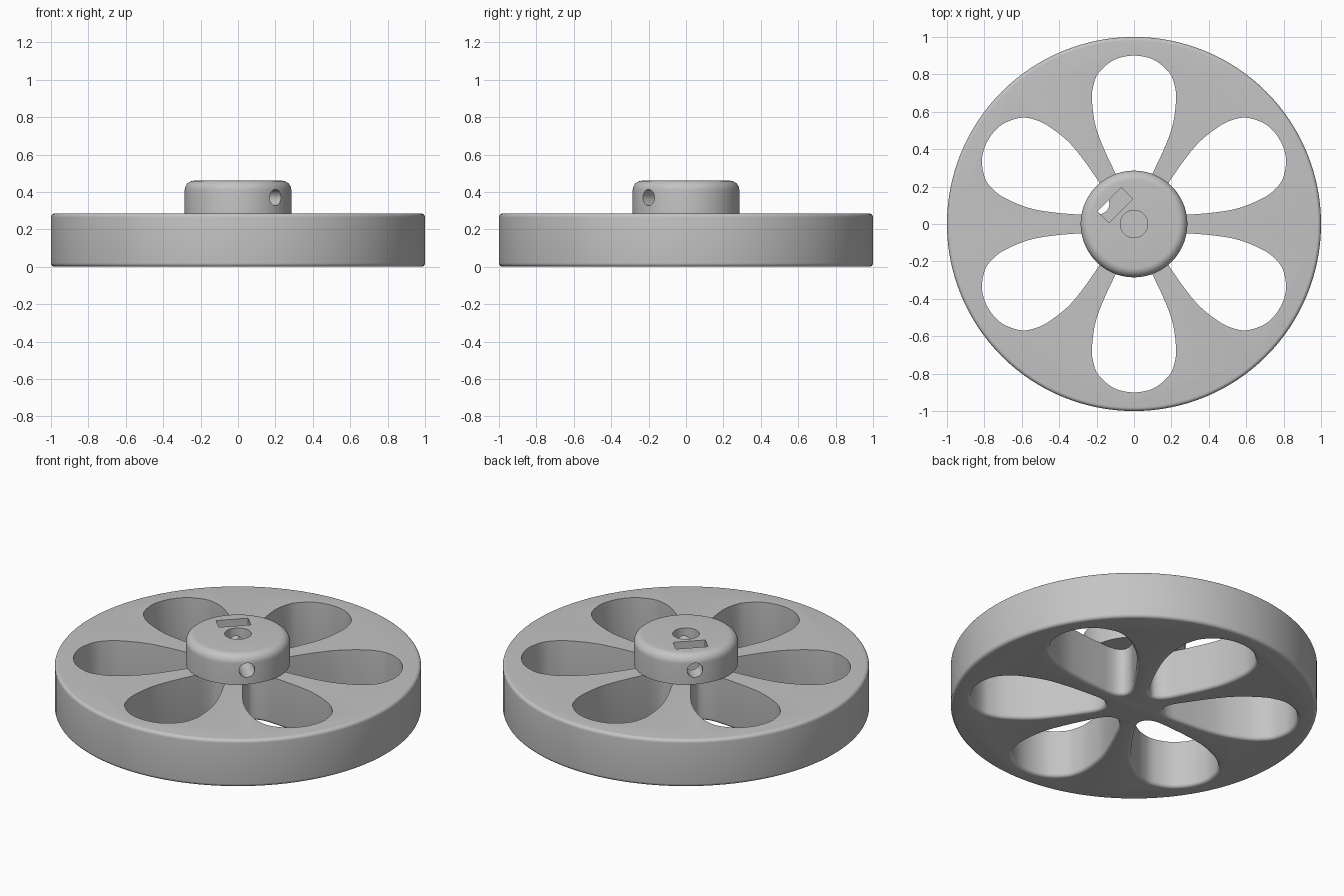
import bpy, bmesh, math
from mathutils import Vector, Matrix

if "Cube" in bpy.data.objects:
    bpy.data.objects.remove(bpy.data.objects["Cube"], do_unlink=True)

grey = bpy.data.materials.new("plain grey")
grey.use_nodes = True
colour = (0.55, 0.55, 0.55, 1)
grey.diffuse_color = colour
grey.node_tree.nodes["Principled BSDF"].inputs["Base Color"].default_value = colour


def finish(name, bm):
    """Turn a bmesh into a linked object."""
    bmesh.ops.recalc_face_normals(bm, faces=bm.faces[:])
    mesh = bpy.data.meshes.new(name)
    bm.to_mesh(mesh)
    bm.free()
    mesh.materials.append(grey)
    obj = bpy.data.objects.new(name, mesh)
    bpy.context.collection.objects.link(obj)
    return obj


def stack(bm, rings):
    """Skin a stack of matching closed rings and cap both ends."""
    rows = [[bm.verts.new(p) for p in ring] for ring in rings]
    n = len(rows[0])
    for a, b in zip(rows, rows[1:]):
        for i in range(n):
            bm.faces.new((a[i], a[(i + 1) % n], b[(i + 1) % n], b[i]))
    bm.faces.new(rows[0][::-1])
    bm.faces.new(rows[-1])


def round_part(name, profile, n=128):
    """Turned part from (radius, height) points."""
    bm = bmesh.new()
    stack(bm, [[(r * math.cos(i * math.tau / n), r * math.sin(i * math.tau / n), z)
                for i in range(n)] for r, z in profile])
    return finish(name, bm)


def fillet(r, z, size, start, steps=6):
    """Quarter-round corner, centred at (r, z)."""
    return [(r + size * math.cos(start + i * math.pi / 2 / steps),
             z + size * math.sin(start + i * math.pi / 2 / steps)) for i in range(steps + 1)]


def cut(target, cutter):
    mod = target.modifiers.new("cut", 'BOOLEAN')
    mod.operation = 'DIFFERENCE'
    mod.solver = 'EXACT'
    mod.object = cutter
    bpy.context.view_layer.objects.active = target
    bpy.ops.object.modifier_apply(modifier=mod.name)


def petal_outline(steps=5):
    """Closed smooth outline, (distance from axis, sideways)."""
    half = [(0.16, 0), (0.174, 0.036), (0.21, 0.067), (0.265, 0.096), (0.4, 0.16),
            (0.53, 0.207), (0.67, 0.225), (0.75, 0.215), (0.81, 0.188),
            (0.867, 0.125), (0.892, 0.065), (0.9, 0)]
    pts = [Vector(p) for p in half] + [Vector((r, -w)) for r, w in half[-2:0:-1]]
    out, n = [], len(pts)
    for i in range(n):
        a, b, c, d = (pts[(i + k) % n] for k in (-1, 0, 1, 2))
        for s in range(steps):
            t = s / steps
            out.append(0.5 * (2 * b + (c - a) * t + (2 * a - 5 * b + 4 * c - d) * t * t
                              + (3 * b - a - 3 * c + d) * t ** 3))
    return out


TOP, HUB_TOP, EDGE = 0.285, 0.46, 0.02

# Rim and hub bodies
disc = round_part("wheel_disc", fillet(1 - EDGE, EDGE, EDGE, -math.pi / 2)
                  + fillet(1 - EDGE, TOP - EDGE, EDGE, 0))
hub = round_part("hub", [(0.285, TOP)] + fillet(0.235, HUB_TOP - 0.05, 0.05, 0, 8))

# Six petal openings, rounded outwards at the underside
outline = petal_outline()
count = len(outline)
outward = []
for i in range(count):
    d = (outline[(i + 1) % count] - outline[i - 1]).normalized()
    outward.append(Vector((-d.y, d.x)))
levels = [(EDGE, -0.02)]
for i in range(6):
    a = i * math.pi / 10
    levels.append((EDGE * (1 - math.sin(a)), EDGE * (1 - math.cos(a))))
levels.append((0, TOP + 0.05))
bm = bmesh.new()
for k in range(6):
    turn = Matrix.Rotation(math.radians(30 + 60 * k), 3, 'Z')
    stack(bm, [[turn @ (p + q * grow).to_3d() + Vector((0, 0, z))
                for p, q in zip(outline, outward)] for grow, z in levels])
petals = finish("petal_cutter", bm)

# Blind axle bore
bore = round_part("bore_cutter", [(0.073, 0.06), (0.073, 0.6)], 48)

# Cross hole through the hub for the clamping screw
bm = bmesh.new()
bmesh.ops.create_cone(bm, cap_ends=True, segments=32, radius1=0.043, radius2=0.043, depth=0.8,
                      matrix=Matrix.Translation((0, 0, 0.37))
                      @ Matrix.Rotation(math.radians(-45), 4, 'Z')
                      @ Matrix.Rotation(math.pi / 2, 4, 'Y'))
screw_hole = finish("screw_hole_cutter", bm)

# Nut slot, open at the hub top
bm = bmesh.new()
bmesh.ops.create_cube(bm, size=1, matrix=Matrix.Rotation(math.radians(135), 4, 'Z')
                      @ Matrix.Translation((0.143, 0, 0.43))
                      @ Matrix.Diagonal((0.087, 0.178, 0.3, 1)))
slot = finish("nut_slot_cutter", bm)

cut(disc, petals)
cut(disc, bore)
for tool in (bore, screw_hole, slot):
    cut(hub, tool)
for tool in (petals, bore, screw_hole, slot):
    bpy.data.objects.remove(tool, do_unlink=True)

# Smooth curves, sharp edges
for obj in bpy.context.view_layer.objects:
    obj.select_set(obj in (disc, hub))
bpy.context.view_layer.objects.active = disc
bpy.ops.object.shade_smooth_by_angle(angle=math.radians(30))
